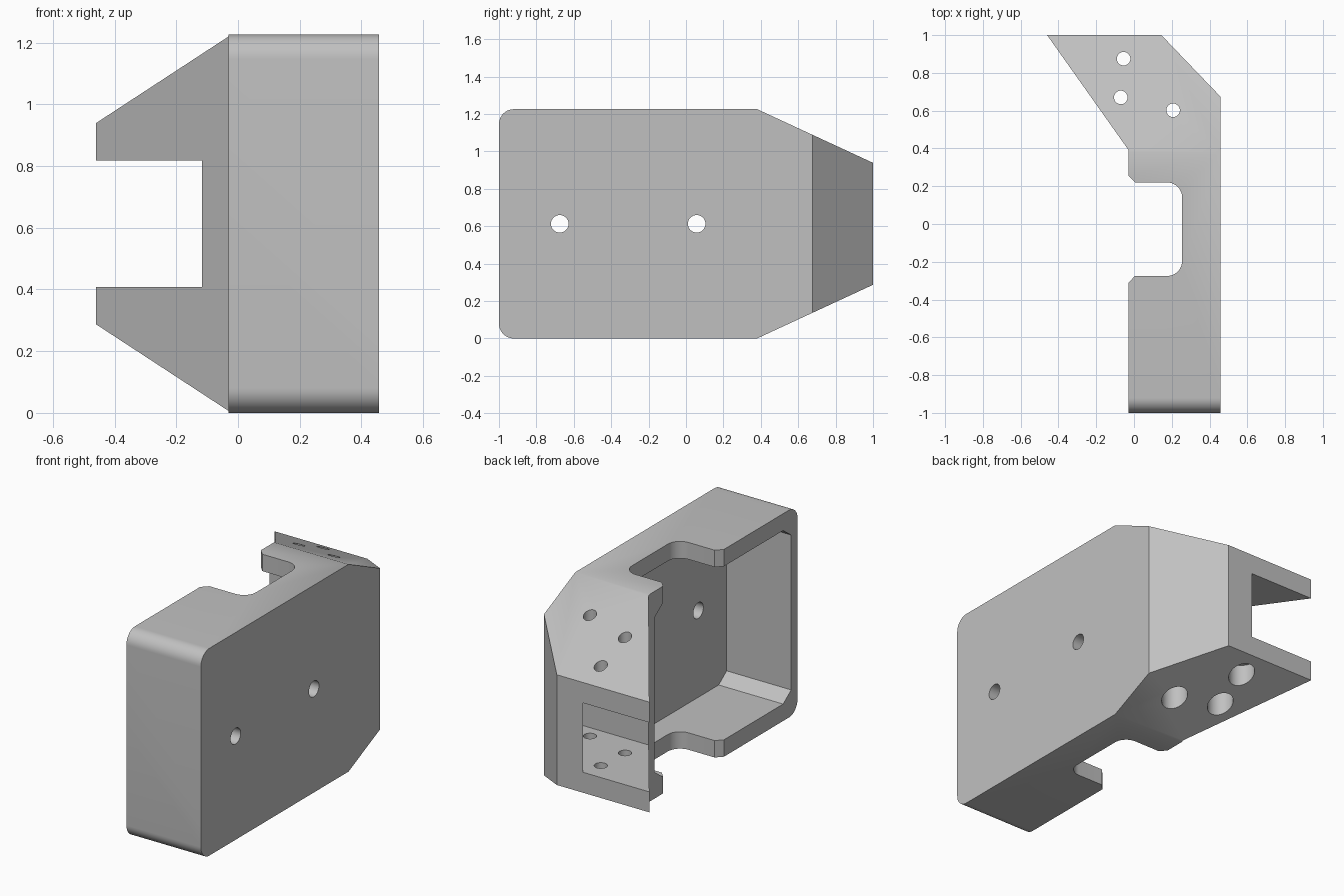
import bpy, bmesh, math
from mathutils import Vector

if "Cube" in bpy.data.objects:
    bpy.data.objects.remove(bpy.data.objects["Cube"])

H = 1.226  # overall height

grey = bpy.data.materials.new("grey")
grey.diffuse_color = (0.53, 0.53, 0.53, 1)
grey.use_nodes = True
grey.node_tree.nodes["Principled BSDF"].inputs["Base Color"].default_value = grey.diffuse_color


def prism(name, outline, axis, lo, hi):
    """Extrude a 2D outline along x (outline in y, z) or z (outline in x, y)."""
    place = (lambda p, d: (d, p[0], p[1])) if axis == "x" else (lambda p, d: (p[0], p[1], d))
    bm = bmesh.new()
    face = bm.faces.new([bm.verts.new(place(p, lo)) for p in outline])
    ext = bmesh.ops.extrude_face_region(bm, geom=[face])
    verts = [v for v in ext["geom"] if isinstance(v, bmesh.types.BMVert)]
    shift = Vector(place((0, 0), hi - lo))
    bmesh.ops.translate(bm, verts=verts, vec=shift)
    bmesh.ops.recalc_face_normals(bm, faces=bm.faces)
    mesh = bpy.data.meshes.new(name)
    bm.to_mesh(mesh)
    bm.free()
    mesh.materials.append(grey)
    obj = bpy.data.objects.new(name, mesh)
    bpy.context.collection.objects.link(obj)
    return obj


def arc(cx, cy, r, start, end, n=10):
    return [(cx + r * math.cos(math.radians(start + (end - start) * i / n)),
             cy + r * math.sin(math.radians(start + (end - start) * i / n)))
            for i in range(n + 1)]


def circle(cx, cy, r, n=32):
    return arc(cx, cy, r, 0, 360, n)[:-1]


def combine(target, tool, operation="DIFFERENCE"):
    mod = target.modifiers.new("cut", "BOOLEAN")
    mod.operation = operation
    mod.solver = "EXACT"
    mod.object = tool
    bpy.context.view_layer.objects.active = target
    bpy.ops.object.modifier_apply(modifier=mod.name)
    bpy.data.objects.remove(tool, do_unlink=True)


# Outer body: plan outline crossed with the side profile
plan = [(-0.03, -1), (0.457, -1), (0.457, 0.675), (0.145, 1), (-0.46, 1), (-0.03, 0.393)]
r = 0.08
side = (arc(-1 + r, r, r, 180, 270) + [(0.38, 0), (1, 0.287), (1, H - 0.287), (0.38, H)]
        + arc(-1 + r, H - r, r, 90, 180))
housing = prism("housing", plan, "z", -0.1, H + 0.1)
combine(housing, prism("side_profile", side, "x", -0.6, 0.6), "INTERSECT")

# Main cavity, open to the left, with chamfered corners
y0, y1, z0, z1, cy, cz = -0.94, 0.335, 0.1, H - 0.1, 0.075, 0.055
cavity = [(y0 + cy, z0), (y1 - cy, z0), (y1, z0 + cz), (y1, z1 - cz),
          (y1 - cy, z1), (y0 + cy, z1), (y0, z1 - cz), (y0, z0 + cz)]
combine(housing, prism("cavity", cavity, "x", -0.3, 0.392))

# Rounded slot through the top and bottom walls with a flared mouth
a, b, x1, f = -0.275, 0.22, 0.255, 0.08
slot = ([(-0.1, a - 0.11), (0.005, a)] + arc(x1 - f, a + f, f, -90, 0)
        + arc(x1 - f, b - f, f, 0, 90) + [(0.005, b), (-0.1, b + 0.11)])
combine(housing, prism("slot", slot, "z", -0.1, H + 0.1))

# Rear pocket between the two mounting plates
pocket = [(-0.7, 0.515), (0.335, 0.515), (0.335, 0.63), (-0.025, 1), (-0.125, 1.1), (-0.7, 1.1)]
combine(housing, prism("rear_pocket", pocket, "z", 0.408, H - 0.408))

# Mounting holes through both plates, counterbored from below
for x, y in [(-0.055, 0.875), (-0.07, 0.67), (0.207, 0.602)]:
    combine(housing, prism("plate_hole", circle(x, y, 0.036), "z", -0.1, H + 0.1))
    combine(housing, prism("counterbore", circle(x, y, 0.073), "z", -0.1, 0.33))

# Holes through the right wall
for y in (-0.675, 0.057):
    combine(housing, prism("wall_hole", circle(y, H / 2, 0.047), "x", 0.2, 0.6))

# Smooth the rounded corners and keep the edges sharp
bpy.ops.object.select_all(action="DESELECT")
housing.select_set(True)
bpy.context.view_layer.objects.active = housing
bpy.ops.object.shade_smooth_by_angle(angle=math.radians(25))
